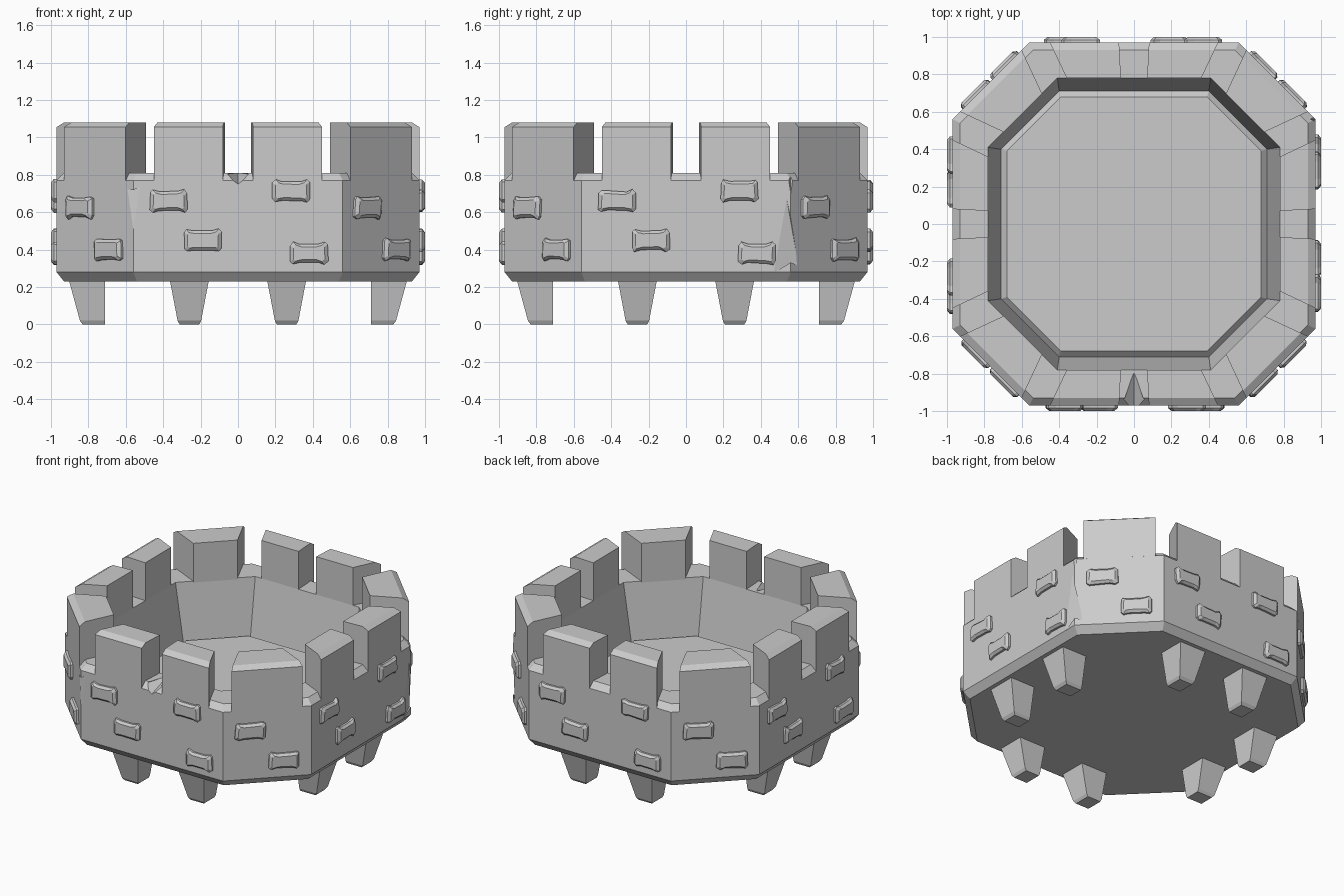
import bpy, bmesh, random
from math import radians
from mathutils import Matrix, Vector

if "Cube" in bpy.data.objects:
    bpy.data.objects.remove(bpy.data.objects["Cube"])

random.seed(4)


def finish(bm, name, turn=0):
    """Turn a bmesh into a flat shaded object, rotated about z."""
    bmesh.ops.recalc_face_normals(bm, faces=bm.faces)
    bm.transform(Matrix.Rotation(radians(turn), 4, 'Z'))
    mesh = bpy.data.meshes.new(name)
    bm.to_mesh(mesh)
    bm.free()
    ob = bpy.data.objects.new(name, mesh)
    bpy.context.collection.objects.link(ob)
    return ob


def loft(name, rings, turn=0):
    """Skin closed rings of equal point count and cap both ends."""
    bm = bmesh.new()
    loops = [[bm.verts.new(p) for p in ring] for ring in rings]
    n = len(loops[0])
    for a, b in zip(loops, loops[1:]):
        for i in range(n):
            j = (i + 1) % n
            bm.faces.new((a[i], a[j], b[j], b[i]))
    bm.faces.new(loops[0][::-1])
    bm.faces.new(loops[-1])
    return finish(bm, name, turn)


def hull(name, points, turn=0):
    bm = bmesh.new()
    for p in points:
        bm.verts.new(p)
    bmesh.ops.convex_hull(bm, input=bm.verts)
    bmesh.ops.dissolve_limit(bm, angle_limit=0.01, verts=bm.verts, edges=bm.edges)
    return finish(bm, name, turn)


def octagon(a, c, z):
    return [(a, -c, z), (a, c, z), (c, a, z), (-c, a, z),
            (-a, c, z), (-a, -c, z), (-c, -a, z), (c, -a, z)]


# Octagonal wall with bevelled rims, sloping inside and raised floor plate
wall = loft("wall", [octagon(*r) for r in (
    (0.93, 0.54, 0.23), (0.97, 0.56, 0.28), (0.97, 0.56, 0.77), (0.93, 0.54, 0.81),
    (0.78, 0.41, 0.81), (0.71, 0.40, 0.40), (0.68, 0.39, 0.43))])

# Chips in the rim: a V notch in the front gap and broken wall corners
chips = [
    hull("chip_cutter", [(0, -1.0, 0.74), (-0.08, -1.0, 0.80), (0.08, -1.0, 0.80),
                         (0, -0.79, 0.812), (0, -1.0, 0.9)]),
    hull("chip_cutter", [(0.50, -1.05, 0.83), (0.56, -0.93, 0.83), (0.62, -1.0, 0.83),
                         (0.56, -0.97, 0.70), (0.60, -1.05, 0.70)], 90),
    hull("chip_cutter", [(-0.51, -0.975, 0.74), (-0.60, -0.935, 0.72),
                         (-0.56, -0.975, 0.45), (-0.62, -1.1, 0.6)]),
    hull("chip_cutter", [(0.45, -0.975, 0.27), (0.60, -0.935, 0.32),
                         (0.53, -0.975, 0.72), (0.62, -1.1, 0.5)], 90),
]
for c in chips:
    c.hide_render = True
    c.hide_set(True)
    m = wall.modifiers.new("chip", 'BOOLEAN')
    m.operation = 'DIFFERENCE'
    m.solver = 'EXACT'
    m.object = c


def merlon(name, outer, inner, o, i, turn):
    """Tapered block; o and i are its outer and inner spans along the side."""
    pts = []
    f = 0.04 / (outer - inner)
    for s in (0, 1):
        mid = o[s] + (i[s] - o[s]) * f
        pts += [(o[s], -outer, 0.77), (o[s], -outer, 1.055), (mid, -outer + 0.04, 1.08),
                (i[s], -inner, 1.08), (i[s], -inner, 0.80)]
    return hull(name, pts, turn)


# Raised blocks: two on each straight side, one on each diagonal
for k in range(4):
    turn = 90 * k
    merlon("left_merlon", 0.97, 0.78, (-0.45, -0.08), (-0.36, -0.07), turn)
    merlon("right_merlon", 0.97, 0.78, (0.08, 0.45), (0.07, 0.36), turn)
    merlon("corner_merlon", 1.082, 0.84, (-0.233, 0.233), (-0.145, 0.145), turn + 45)


# Tapered feet
for k in range(4):
    for x in (-0.26, 0.26):
        rings = []
        for w, front, z in ((0.105, 0.905, 0.24), (0.063, 0.845, 0.02), (0.052, 0.83, 0.0)):
            rings.append([(x - w, -front, z), (x + w, -front, z),
                          (x + w, -0.71, z), (x - w, -0.71, z)])
        loft("foot", rings, 90 * k)


def stone(face, t, z, turn):
    """Worn brick standing proud of the wall, pinched in the middle."""
    half = [(-0.1, -0.045), (-0.085, -0.06), (-0.05, -0.052), (0.05, -0.052),
            (0.085, -0.06), (0.1, -0.045)]
    outline = half + [(-x, -y) for x, y in half]
    outline = [(x + random.uniform(-.004, .004), y + random.uniform(-.004, .004))
               for x, y in outline]
    rings = []
    for sx, sy, depth in ((1, 1, -0.02), (1, 1, 0.014), (0.82, 0.7, 0.029)):
        rings.append([(t + x * sx, -face - depth, z + y * sy) for x, y in outline])
    return loft("wall_stone", rings, turn)


# Bricks repeat on every quarter of the wall
for k in range(4):
    for t, z in ((-0.37, 0.66), (-0.19, 0.45), (0.285, 0.715), (0.38, 0.38)):
        stone(0.97, t, z, 90 * k)
    for t, z in ((-0.11, 0.625), (0.11, 0.40)):
        stone(1.082, t, z, 90 * k + 45)
